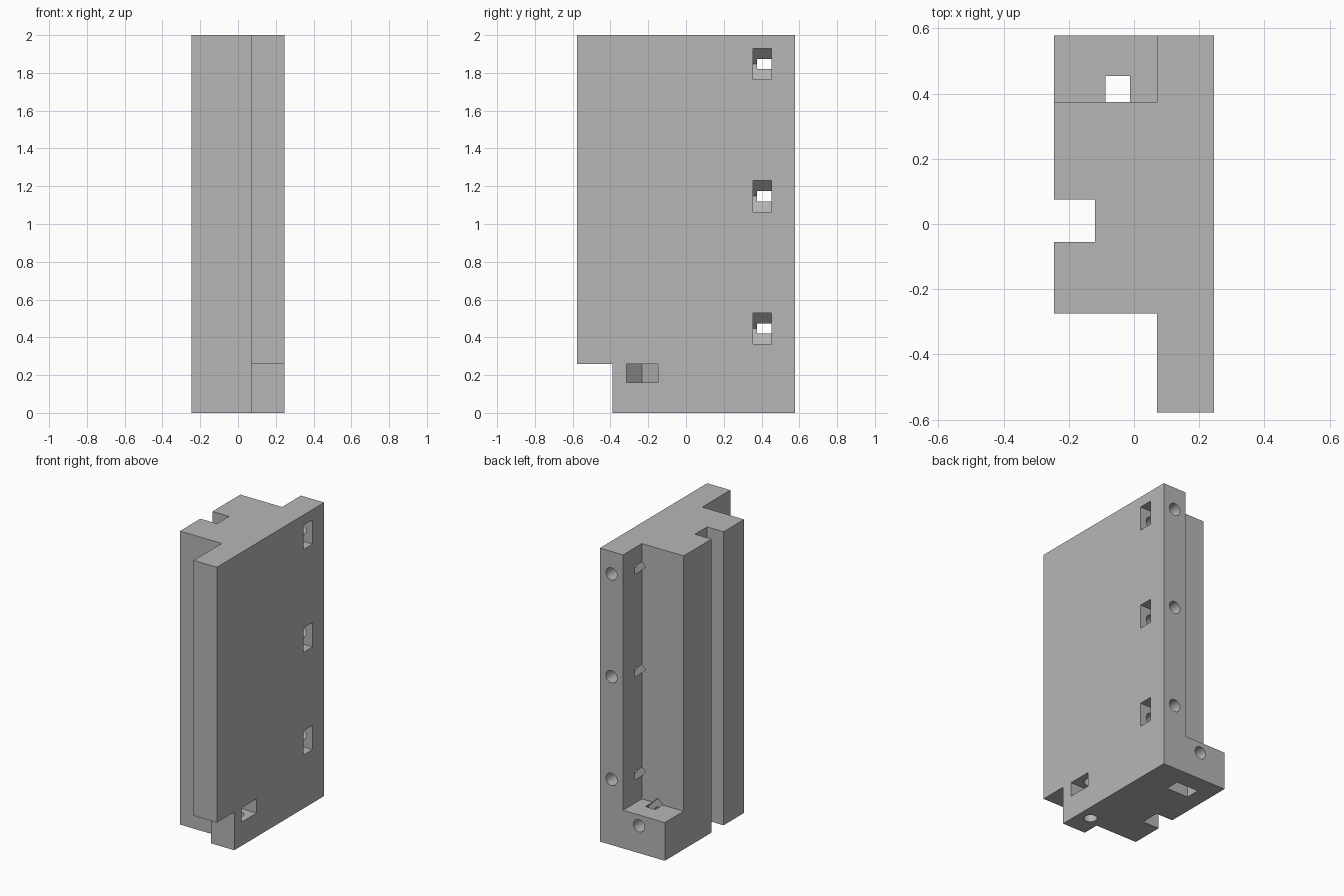
import bpy
import bmesh
from mathutils import Vector

cube = bpy.data.objects.get("Cube")
if cube:
    bpy.data.objects.remove(cube, do_unlink=True)

X, Y, Z = Vector((1, 0, 0)), Vector((0, 1, 0)), Vector((0, 0, 1))

grey = bpy.data.materials.new("plain_grey")
grey.use_nodes = True
grey.diffuse_color = (0.47, 0.47, 0.47, 1)
grey.node_tree.nodes["Principled BSDF"].inputs["Base Color"].default_value = (0.47, 0.47, 0.47, 1)


def prism(name, points, sweep):
    """Flat outline of 3D points swept along a vector."""
    bm = bmesh.new()
    face = bm.faces.new([bm.verts.new(p) for p in points])
    new = bmesh.ops.extrude_face_region(bm, geom=[face])["geom"]
    bmesh.ops.translate(bm, vec=sweep, verts=[v for v in new if isinstance(v, bmesh.types.BMVert)])
    bmesh.ops.recalc_face_normals(bm, faces=bm.faces[:])
    mesh = bpy.data.meshes.new(name)
    bm.to_mesh(mesh)
    bm.free()
    obj = bpy.data.objects.new(name, mesh)
    bpy.context.collection.objects.link(obj)
    mesh.materials.append(grey)
    return obj


def box(name, low, high):
    (x0, y0, z0), (x1, y1, z1) = low, high
    return prism(name, [(x0, y0, z0), (x1, y0, z0), (x1, y1, z0), (x0, y1, z0)], Z * (z1 - z0))


def nut_pocket(name, mouth, inward, across, thick, depth):
    """Slot with a 45 degree pointed end; mouth is the centre of the opening."""
    half, width = 0.0825, 0.097
    outline = [(-0.05, -half), (depth, -half), (depth + half, 0), (depth, half), (-0.05, half)]
    start = Vector(mouth) - thick * width / 2
    return prism(name, [start + inward * d + across * a for d, a in outline], thick * width)


def screw_hole(name, mouth, inward, depth):
    bpy.ops.mesh.primitive_cylinder_add(vertices=32, radius=0.042, depth=depth + 0.05)
    obj = bpy.context.object
    obj.name = name
    obj.rotation_euler = inward.to_track_quat("Z", "Y").to_euler()
    obj.location = Vector(mouth) + inward * (depth - 0.05) / 2
    obj.data.materials.append(grey)
    return obj


# Body: upright plate and rail block with a rear slot, as one swept outline
outline = [(0.245, -0.578), (0.245, 0.578), (-0.245, 0.578), (-0.245, 0.075), (-0.12, 0.075),
           (-0.12, -0.055), (-0.245, -0.055), (-0.245, -0.275), (0.07, -0.275), (0.07, -0.578)]
body = prism("bracket_body", [(x, y, 0) for x, y in outline], Z * 2)

# Recess above the foot, and the notch under the front flange
cutters = [box("recess_cutter", (-0.4, 0.375, 0.26), (0.07, 0.8, 2.2)),
           box("notch_cutter", (0, -0.8, -0.2), (0.4, -0.39, 0.26))]

# Three fixings up the rear edge of the plate
for z in (0.447, 1.147, 1.847):
    cutters.append(nut_pocket("plate_pocket_cutter", (0.245, 0.403, z), -X, Z, Y, 0.12))
    cutters.append(screw_hole("plate_screw_cutter", (0.157, 0.578, z), -Y, 0.33))

# Fixing through the foot
cutters.append(nut_pocket("foot_pocket_cutter", (-0.05, 0.405, 0), Z, X, Y, 0.215))
cutters.append(screw_hole("foot_screw_cutter", (-0.05, 0.578, 0.187), -Y, 0.33))

# Upright fixing near the front notch
cutters.append(nut_pocket("front_pocket_cutter", (0.245, -0.232, 0.21), -X, Y, Z, 0.12))
cutters.append(screw_hole("front_screw_cutter", (0.157, -0.232, 0), Z, 0.4))

# Cut everything, then drop the cutters
for cutter in cutters:
    cutter.hide_render = True
    cut = body.modifiers.new(cutter.name, "BOOLEAN")
    cut.operation, cut.solver, cut.object = "DIFFERENCE", "EXACT", cutter
bpy.ops.object.select_all(action="DESELECT")
bpy.context.view_layer.objects.active = body
body.select_set(True)
for cut in body.modifiers[:]:
    bpy.ops.object.modifier_apply(modifier=cut.name)
for cutter in cutters:
    bpy.data.objects.remove(cutter, do_unlink=True)
bpy.ops.object.shade_smooth_by_angle()
